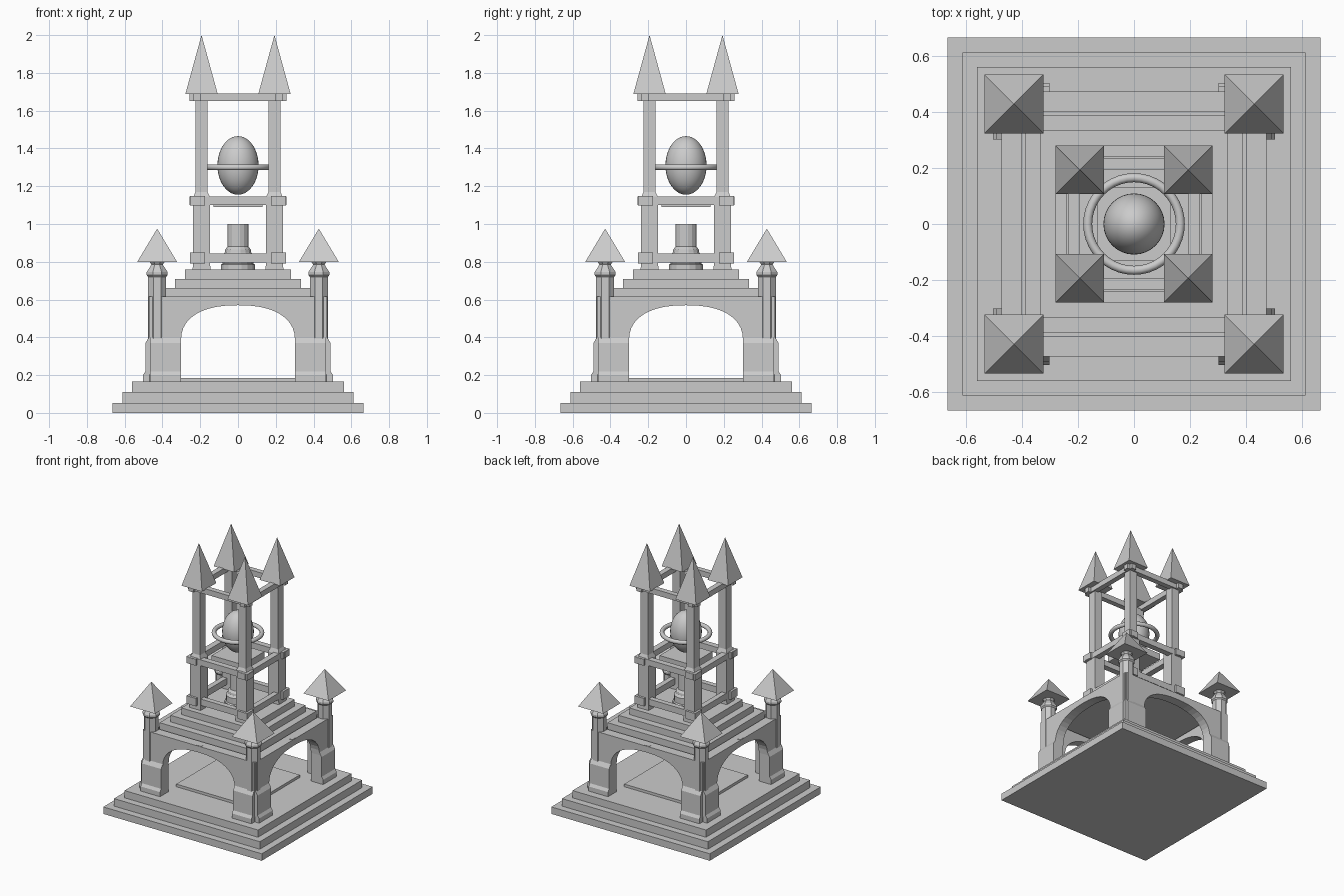
import bpy, bmesh
from math import cos, sin, pi, radians

if "Cube" in bpy.data.objects:
    bpy.data.objects.remove(bpy.data.objects["Cube"])


def finish(name, bm):
    bmesh.ops.recalc_face_normals(bm, faces=bm.faces)
    me = bpy.data.meshes.new(name)
    bm.to_mesh(me)
    bm.free()
    ob = bpy.data.objects.new(name, me)
    bpy.context.collection.objects.link(ob)
    return ob


def box(name, x0, x1, y0, y1, z0, z1):
    return prism(name, [(x0, z0), (x1, z0), (x1, z1), (x0, z1)], y0, y1)


def slab(name, half, z0, z1):
    return box(name, -half, half, -half, half, z0, z1)


def prism(name, outline, y0, y1):
    """Extrude an x-z outline along y."""
    bm = bmesh.new()
    f = bm.faces.new([bm.verts.new((x, y0, z)) for x, z in outline])
    ext = bmesh.ops.extrude_face_region(bm, geom=[f])
    for v in ext["geom"]:
        if isinstance(v, bmesh.types.BMVert):
            v.co.y = y1
    return finish(name, bm)


def stack(name, x, y, sides, profile):
    """Stack polygon rings; profile lists (flat half-width, z)."""
    bm = bmesh.new()
    rings = []
    for h, z in profile:
        r = h / cos(pi / sides)
        rings.append([bm.verts.new((x + r * cos(2 * pi * (i + .5) / sides),
                                    y + r * sin(2 * pi * (i + .5) / sides), z))
                      for i in range(sides)])
    for a, b in zip(rings, rings[1:]):
        for i in range(sides):
            j = (i + 1) % sides
            bm.faces.new((a[i], a[j], b[j], b[i]))
    bm.faces.new(rings[0])
    bm.faces.new(rings[-1])
    bmesh.ops.remove_doubles(bm, verts=bm.verts, dist=1e-5)
    return finish(name, bm)


# stepped base and upper steps
for i, (h, z0, z1) in enumerate([(.665, 0, .053), (.612, .053, .11), (.56, .11, .165),
                                 (.305, .165, .185), (.387, .595, .66),
                                 (.333, .66, .71), (.28, .71, .76)]):
    slab(f"step_{i}", h, z0, z1)

# arched walls and thickened piers on each of the four sides
arch = [(.302 * (1 if cos(t) > 0 else -1) * abs(cos(t)) ** .85, .38 + .19 * sin(t) ** .85)
        for t in [pi * i / 20 for i in range(1, 20)]]
wall = ([(.465, .165), (.465, .617), (-.465, .617), (-.465, .165), (-.302, .165), (-.302, .38)]
        + arch[::-1] + [(.302, .38), (.302, .165)])
for k in range(4):
    parts = [prism("arch_wall", wall, -.472, -.40),
             box("wall_stud", -.02, .02, -.47, -.447, .60, .62)]
    for s in (-1, 1):
        # pier with sloped shoulder, profile drawn in y-z
        bm = bmesh.new()
        prof = [(-.503, .165), (-.503, .2), (-.49, .22), (-.49, .37), (-.472, .41),
                (-.40, .41), (-.40, .165)]
        f = bm.faces.new([bm.verts.new((s * .302, y, z)) for y, z in prof])
        ext = bmesh.ops.extrude_face_region(bm, geom=[f])
        for v in ext["geom"]:
            if isinstance(v, bmesh.types.BMVert):
                v.co.x = s * .465
        # the outer bulge follows the arch only up to the springing line
        for v in bm.verts:
            v.co.z = min(v.co.z, .40)
        parts.append(finish("pier", bm))
    # tower beams: bottom, middle, top
    parts.append(box("lower_beam", -.23, .23, -.235, -.195, .797, .845))
    parts.append(box("middle_beam", -.257, .257, -.24, -.195, 1.10, 1.145))
    parts.append(box("top_beam", -.257, .257, -.235, -.195, 1.65, 1.692))
    for p in parts:
        p.rotation_euler.z = k * pi / 2

# four corners: turrets, tower posts and spires
for sx in (-1, 1):
    for sy in (-1, 1):
        x, y = sx * .428, sy * .428
        stack("turret_column", x, y, 8,
              [(.055, .165), (.055, .2), (.048, .22), (.048, .72), (.056, .73), (.056, .745),
               (.03, .785), (.04, .80)])
        stack("turret_roof", x, y, 4, [(.105, .80), (0, .975)])
        x, y = sx * .193, sy * .193
        stack("tower_post", x, y, 4,
              [(.047, .76), (.045, .80), (.045, 1.14), (.032, 1.17), (.032, 1.66)])
        stack("post_block", sx * .215, sy * .215, 4, [(.04, .79), (.04, .85)])
        stack("post_band", sx * .215, sy * .215, 4, [(.04, 1.098), (.04, 1.147)])
        stack("spire", x, y, 4, [(.086, 1.687), (0, 2.0)])

# central pedestal and the shelf under the egg
stack("pedestal", 0, 0, 16,
      [(.09, .76), (.09, .785), (.082, .79), (.082, .835), (.07, .85), (.068, .865),
       (.055, .88), (.055, 1.0)])
slab("egg_shelf", .13, 1.09, 1.14)

# egg with a ring around it
bpy.ops.mesh.primitive_uv_sphere_add(segments=32, ring_count=20, radius=1, location=(0, 0, 1.31))
egg = bpy.context.object
egg.name = "egg"
egg.scale = (.109, .109, .155)
bpy.ops.object.shade_smooth()
bpy.ops.mesh.primitive_torus_add(major_segments=40, minor_segments=10, major_radius=.165,
                                 minor_radius=.016, location=(0, 0, 1.30))
bpy.context.object.name = "egg_ring"
bpy.ops.object.shade_smooth_by_angle(angle=radians(40))
